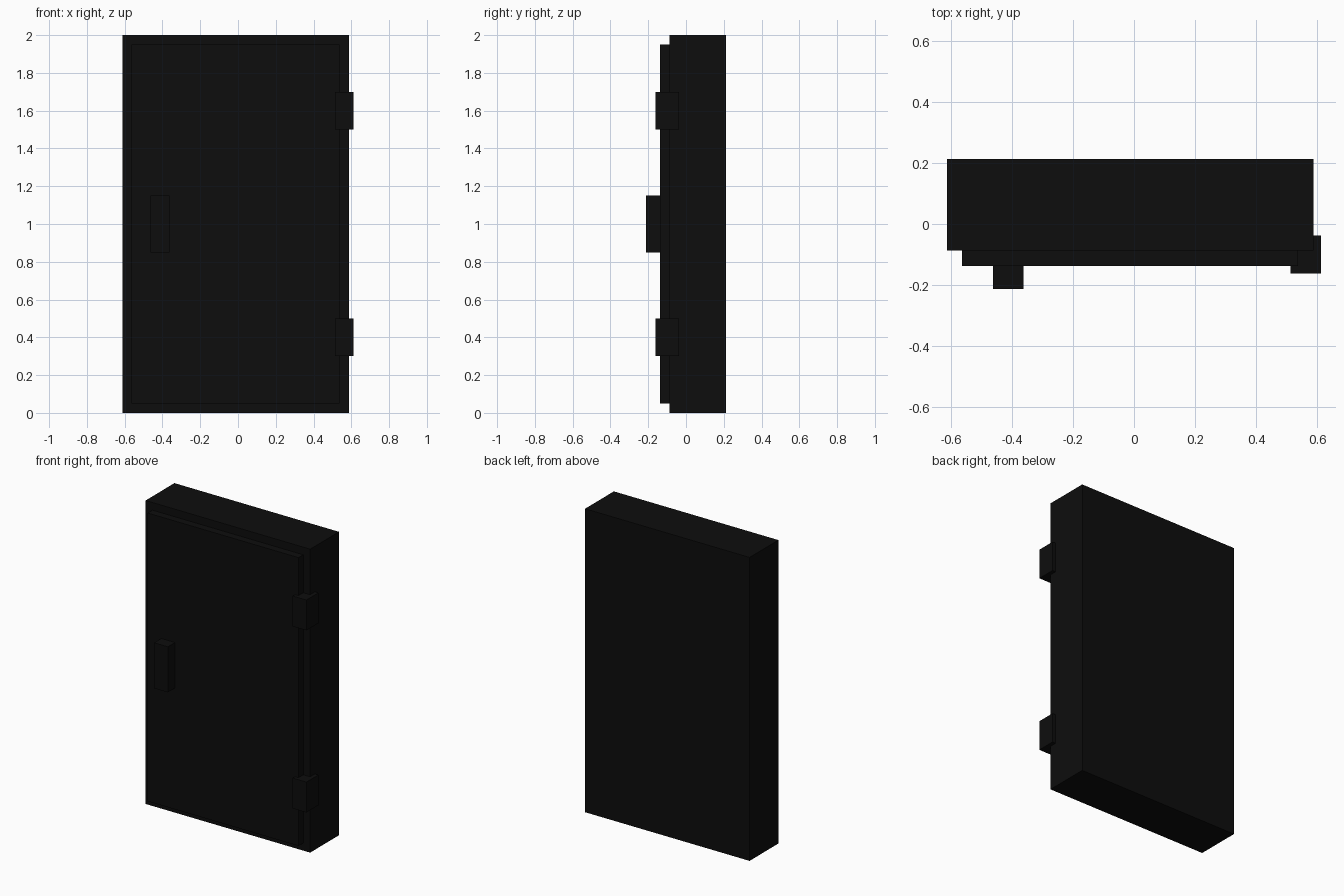
import bpy
import bmesh
from mathutils import Vector

cube = bpy.data.objects.get("Cube")
if cube:
    bpy.data.objects.remove(cube, do_unlink=True)

black = bpy.data.materials.new("matte_black")
black.use_nodes = True
colour = (0.004, 0.004, 0.004, 1)
black.diffuse_color = colour
black.node_tree.nodes["Principled BSDF"].inputs["Base Color"].default_value = colour


def box(name, low, high):
    """Add a box spanning two opposite corners."""
    low, high = Vector(low), Vector(high)
    bm = bmesh.new()
    bmesh.ops.create_cube(bm, size=1)
    bmesh.ops.scale(bm, vec=high - low, verts=bm.verts)
    mesh = bpy.data.meshes.new(name)
    bm.to_mesh(mesh)
    bm.free()
    mesh.materials.append(black)
    obj = bpy.data.objects.new(name, mesh)
    obj.location = (low + high) / 2
    bpy.context.collection.objects.link(obj)
    return obj


# Cabinet body with a slightly smaller door on its front
box("cabinet_body", (-0.6125, -0.0875, 0), (0.5875, 0.2125, 2))
box("door", (-0.5625, -0.1375, 0.05), (0.5375, -0.0875, 1.95))

# Handle on the right of the door, hinges wrapping the left edge
box("handle", (-0.4625, -0.2125, 0.85), (-0.3625, -0.1375, 1.15))
for name, z in (("lower_hinge", 0.3), ("upper_hinge", 1.5)):
    box(name, (0.5125, -0.1625, z), (0.6125, -0.0375, z + 0.2))
